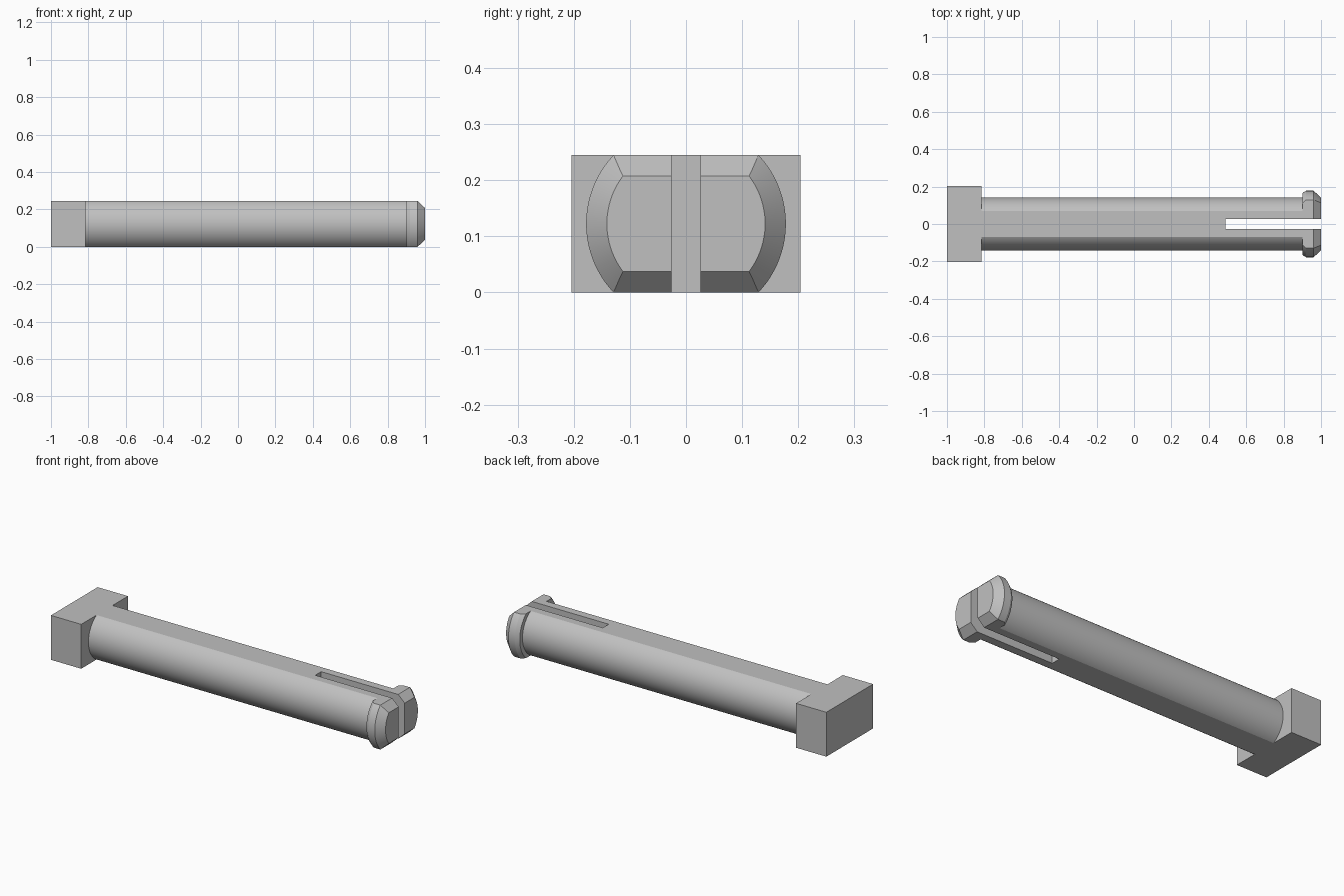
import bpy, bmesh, math
from mathutils import Matrix

if "Cube" in bpy.data.objects:
    bpy.data.objects.remove(bpy.data.objects["Cube"], do_unlink=True)

HEIGHT = 0.245
MID = HEIGHT / 2
SEGMENTS = 96

grey = bpy.data.materials.new("plain grey")
grey.use_nodes = True
colour = (0.53, 0.53, 0.53, 1)
grey.diffuse_color = colour
grey.node_tree.nodes["Principled BSDF"].inputs["Base Color"].default_value = colour


def add_object(name, bm):
    bmesh.ops.recalc_face_normals(bm, faces=bm.faces[:])
    mesh = bpy.data.meshes.new(name)
    bm.to_mesh(mesh)
    bm.free()
    mesh.materials.append(grey)
    obj = bpy.data.objects.new(name, mesh)
    bpy.context.collection.objects.link(obj)
    return obj


def box(name, x0, x1, half_y, z0, z1):
    bm = bmesh.new()
    size = Matrix.Diagonal((x1 - x0, 2 * half_y, z1 - z0, 1))
    place = Matrix.Translation(((x0 + x1) / 2, 0, (z0 + z1) / 2))
    bmesh.ops.create_cube(bm, size=1, matrix=place @ size)
    return add_object(name, bm)


def lathe(name, profile):
    """Closed turned solid along x from (x, radius) pairs."""
    bm = bmesh.new()
    rings = []
    for x, r in profile:
        angles = [2 * math.pi * (i + 0.5) / SEGMENTS for i in range(SEGMENTS)]
        rings.append([bm.verts.new((x, r * math.cos(a), MID + r * math.sin(a)))
                      for a in angles])
    for a, b in zip(rings, rings[1:]):
        for i in range(SEGMENTS):
            j = (i + 1) % SEGMENTS
            bm.faces.new((a[i], a[j], b[j], b[i]))
    bm.faces.new(rings[0])
    bm.faces.new(rings[-1])
    return add_object(name, bm)


def prism(name, outline, half_y):
    """Side outline of (x, z) pairs extruded across y."""
    bm = bmesh.new()
    face = bm.faces.new([bm.verts.new((x, -half_y, z)) for x, z in outline])
    result = bmesh.ops.extrude_face_region(bm, geom=[face])
    moved = [v for v in result["geom"] if isinstance(v, bmesh.types.BMVert)]
    bmesh.ops.translate(bm, verts=moved, vec=(0, 2 * half_y, 0))
    return add_object(name, bm)


# Round shaft with the snap lip and chamfered tip
pin = lathe("split_pin", [(-0.9, 0.141), (0.9, 0.141), (0.9, 0.165),
                          (0.92, 0.178), (0.96, 0.178), (1.0, 0.141)])

# Block head, flat top and bottom with bevelled tip, and slot between the prongs
head = box("head_block", -1, -0.815, 0.204, -0.1, HEIGHT + 0.1)
envelope = prism("flat_envelope", [(-1.2, 0), (0.96, 0), (1.04, 0.075),
                                   (1.04, HEIGHT - 0.075), (0.96, HEIGHT),
                                   (-1.2, HEIGHT)], 0.5)
slot = box("slot_cutter", 0.49, 1.2, 0.026, -0.1, HEIGHT + 0.1)

helpers = ((head, "UNION"), (envelope, "INTERSECT"), (slot, "DIFFERENCE"))
for helper, operation in helpers:
    helper.hide_render = True
    mod = pin.modifiers.new(helper.name, "BOOLEAN")
    mod.operation = operation
    mod.solver = "EXACT"
    mod.object = helper

# Bake the cuts and drop the helpers
bpy.context.view_layer.update()
graph = bpy.context.evaluated_depsgraph_get()
baked = bpy.data.meshes.new_from_object(pin.evaluated_get(graph))
pin.modifiers.clear()
pin.data = baked
baked.materials.clear()
baked.materials.append(grey)
for face in baked.polygons:
    face.material_index = 0
for helper, _ in helpers:
    bpy.data.objects.remove(helper, do_unlink=True)

# Smooth the round sides, keep the edges crisp
bpy.ops.object.select_all(action="DESELECT")
pin.select_set(True)
bpy.context.view_layer.objects.active = pin
bpy.ops.object.shade_smooth_by_angle(angle=math.radians(25))
